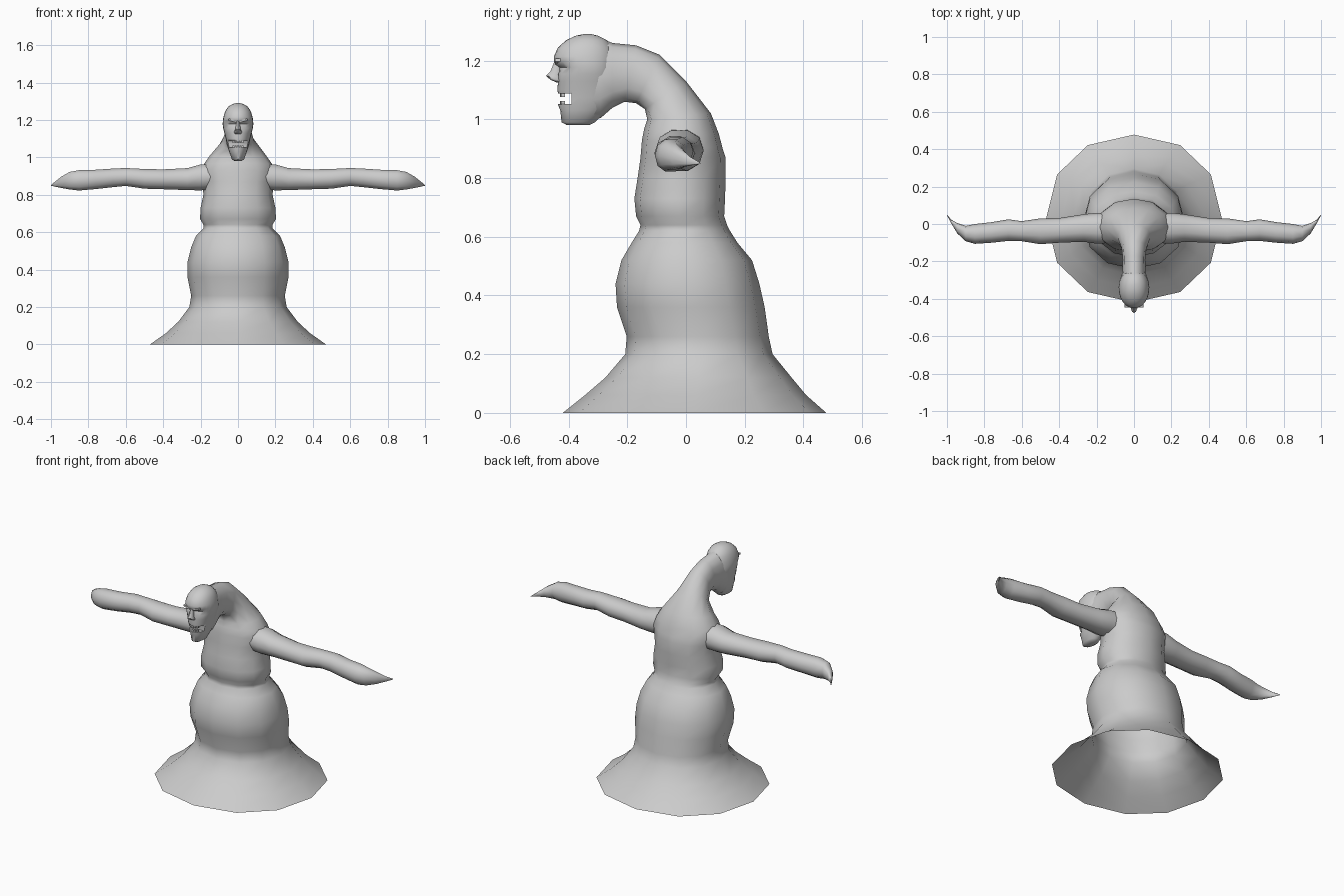
import bpy, bmesh, math
from mathutils import Vector, Matrix

if "Cube" in bpy.data.objects:
    bpy.data.objects.remove(bpy.data.objects["Cube"])

grey = bpy.data.materials.new("stone grey")
grey.diffuse_color = (0.6, 0.6, 0.6, 1)
grey.use_nodes = True
grey.node_tree.nodes["Principled BSDF"].inputs["Base Color"].default_value = grey.diffuse_color


def finish(name, bm, angle=55):
    bmesh.ops.recalc_face_normals(bm, faces=bm.faces[:])
    me = bpy.data.meshes.new(name)
    bm.to_mesh(me)
    bm.free()
    me.materials.append(grey)
    ob = bpy.data.objects.new(name, me)
    bpy.context.collection.objects.link(ob)
    bpy.ops.object.select_all(action='DESELECT')
    ob.select_set(True)
    bpy.context.view_layer.objects.active = ob
    bpy.ops.object.shade_smooth_by_angle(angle=math.radians(angle))
    return ob


def loft(name, rings, sides, power=2.0, cap_first=True, tweak=None, angle=55):
    """Skin a row of rounded rings, each given as (centre, half axis, half axis)."""
    bm = bmesh.new()
    rows = []
    for c, u, v in rings:
        row = []
        for i in range(sides):
            t = 2 * math.pi * i / sides
            cs, sn = math.cos(t), math.sin(t)
            p = (c + u * math.copysign(abs(cs) ** (2 / power), cs)
                 + v * math.copysign(abs(sn) ** (2 / power), sn))
            row.append(bm.verts.new(tweak(p) if tweak else p))
        rows.append(row)
    for a, b in zip(rows, rows[1:]):
        for i in range(sides):
            j = (i + 1) % sides
            bm.faces.new((a[i], a[j], b[j], b[i]))
    if cap_first:
        bm.faces.new(rows[0])
    bm.faces.new(rows[-1])
    return finish(name, bm, angle)


def side_ring(y1, z1, y2, z2, w):
    """Ring between a front and a back point of the side outline."""
    a, b = Vector((0, y1, z1)), Vector((0, y2, z2))
    return (a + b) / 2, (a - b) / 2, Vector((w, 0, 0))


def box(name, loc, size, roll=0):
    bm = bmesh.new()
    m = (Matrix.Translation(loc) @ Matrix.Rotation(roll, 4, 'Y')
         @ Matrix.Diagonal((*size, 1)))
    bmesh.ops.create_cube(bm, size=1, matrix=m)
    return finish(name, bm, 30)


# Flared open skirt, belly, chest: z, front y, back y, half width
trunk = [(0, -.42, .478, .47), (.06, -.345, .41, .385), (.12, -.275, .36, .32),
         (.20, -.207, .295, .26), (.26, -.202, .282, .25), (.36, -.235, .268, .27),
         (.44, -.24, .25, .27), (.52, -.22, .225, .25), (.58, -.185, .175, .225),
         (.62, -.16, .15, .185), (.64, -.155, .14, .185), (.67, -.17, .13, .203),
         (.73, -.176, .133, .20), (.80, -.165, .135, .185), (.87, -.155, .135, .19)]
# Shoulders and hooked neck: front y, z, back y, z, half width
neck = [(-.15, .93, .125, .90, .20), (-.142, .97, .112, .95, .185),
        (-.132, 1.0, .085, 1.02, .15), (-.14, 1.035, 0, 1.13, .088),
        (-.17, 1.055, -.09, 1.22, .066), (-.21, 1.06, -.17, 1.252, .06),
        (-.25, 1.04, -.25, 1.26, .062), (-.29, 1.005, -.30, 1.28, .07),
        (-.345, .99, -.34, 1.28, .06)]
loft("body", [side_ring(f, z, b, z, w) for z, f, b, w in trunk]
     + [side_ring(*r) for r in neck], 12, 2.15, cap_first=False, angle=75)

# Arms: x, front y, back y, bottom z, top z, ending in a swept back claw
arm = [(.10, -.10, .06, .83, .97), (.20, -.105, .06, .82, .965),
       (.27, -.095, .052, .822, .945), (.40, -.10, .032, .827, .938),
       (.50, -.108, .03, .83, .94), (.60, -.092, .015, .845, .945),
       (.67, -.09, .025, .838, .942), (.76, -.10, .01, .828, .936),
       (.85, -.106, .0, .82, .934), (.90, -.092, -.01, .826, .924),
       (.945, -.05, .005, .835, .898), (.975, 0, .022, .842, .873),
       (1.0, .046, .05, .848, .852)]
for side, label in ((-1, "left"), (1, "right")):
    loft(label + "_arm",
         [(Vector((side * x, (f + b) / 2, (lo + hi) / 2)),
           Vector((0, (b - f) / 2, 0)), Vector((0, 0, (hi - lo) / 2)))
          for x, f, b, lo, hi in arm], 10, 2.2, angle=75)

# Head: z, front y, back y, half width
skull = [(.98, -.405, -.33, .018), (.99, -.424, -.31, .033), (1.03, -.428, -.27, .047),
         (1.05, -.436, -.25, .054), (1.075, -.434, -.24, .06), (1.10, -.438, -.24, .065),
         (1.13, -.436, -.24, .073), (1.155, -.437, -.24, .079), (1.177, -.437, -.24, .082),
         (1.195, -.449, -.24, .081), (1.215, -.45, -.24, .078), (1.245, -.436, -.25, .069),
         (1.27, -.408, -.27, .053), (1.285, -.375, -.30, .03), (1.29, -.35, -.32, .01)]


def sockets(p):
    # Press the eye sockets into the face
    if p.y < -.39 and 1.16 < p.z < 1.19 and .015 < abs(p.x) < .06:
        p.y += .012
    return p


head = loft("head", [side_ring(f, z, b, z, w) for z, f, b, w in skull],
            24, 2.1, tweak=sockets)

# Open mouth
cutter = box("mouth_cutter", (0, -.45, 1.07), (.2, .12, .036))
cutter.hide_render = True
cutter.hide_viewport = True
cut = head.modifiers.new("mouth", 'BOOLEAN')
cut.operation = 'DIFFERENCE'
cut.object = cutter

# Teeth rows
for i in range(-2, 3):
    x = i * .012
    y = -.423 + 9 * x * x
    box("upper_tooth", (x, y, 1.083), (.0105, .012, .014))
    box("lower_tooth", (x, y, 1.057), (.0105, .012, .012))

# Nose
loft("nose", [side_ring(f, z, -.42, z, w) for z, f, w in
              ((1.195, -.449, .008), (1.165, -.461, .012), (1.148, -.477, .015),
               (1.135, -.462, .021), (1.126, -.442, .018))], 8)

# Frowning brows
for side in (-1, 1):
    box("brow", (side * .03, -.437, 1.197), (.042, .018, .01), -side * .25)
